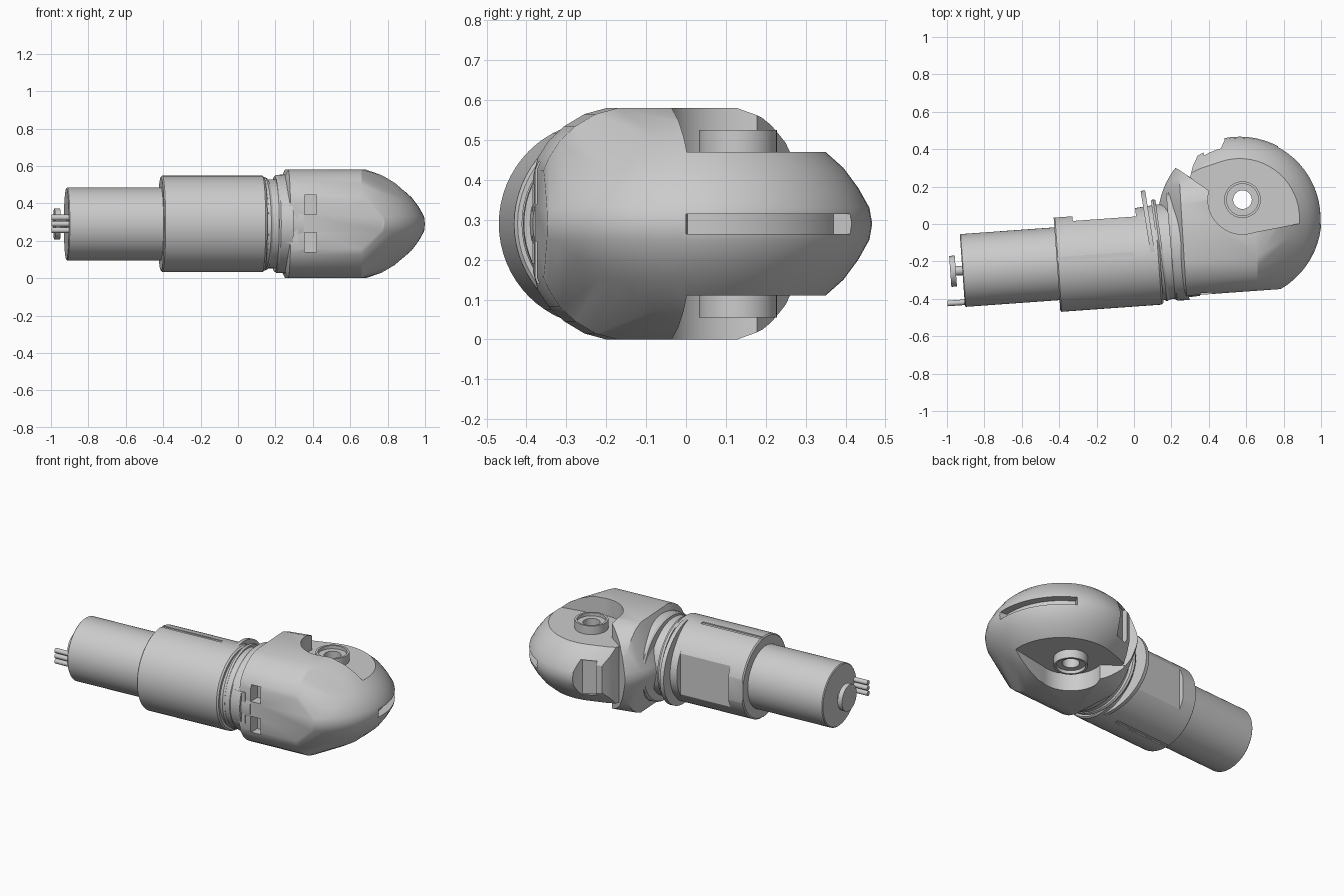
import bpy, bmesh
from math import sin, cos, pi, radians
from mathutils import Matrix, Vector

if "Cube" in bpy.data.objects:
    bpy.data.objects.remove(bpy.data.objects["Cube"])

MID = 0.29                                   # height of the centre line
AXIS = Matrix.Translation((0, -0.183, MID)) @ Matrix.Rotation(radians(4.1), 4, "Z")
PIVOT = Vector((0.58, 0.13))
BALL = Vector((0.565, 0.03))

grey = bpy.data.materials.new("machined grey")
grey.use_nodes = True
grey.diffuse_color = (0.6, 0.6, 0.6, 1)
grey.node_tree.nodes["Principled BSDF"].inputs["Base Color"].default_value = (0.6, 0.6, 0.6, 1)


def finish(name, bm, matrix=Matrix()):
    bmesh.ops.recalc_face_normals(bm, faces=bm.faces[:])
    bm.transform(matrix)
    mesh = bpy.data.meshes.new(name)
    bm.to_mesh(mesh)
    bm.free()
    mesh.materials.append(grey)
    ob = bpy.data.objects.new(name, mesh)
    bpy.context.collection.objects.link(ob)
    return ob


def lathe(name, profile, matrix=AXIS, stretch=1.0, n=64):
    """Solid turned around the local x axis from (x, radius) pairs."""
    bm = bmesh.new()
    rings = [[bm.verts.new((x, r * stretch * cos(2 * pi * i / n), r * sin(2 * pi * i / n)))
              for i in range(n)] for x, r in profile]
    for a, b in zip(rings, rings[1:]):
        for i in range(n):
            j = (i + 1) % n
            bm.faces.new((a[i], a[j], b[j], b[i]))
    bm.faces.new(rings[0])
    bm.faces.new(rings[-1])
    return finish(name, bm, matrix)


def prism(name, outline, z0, z1, matrix=Matrix()):
    bm = bmesh.new()
    face = bm.faces.new([bm.verts.new((x, y, z0)) for x, y in outline])
    up = bmesh.ops.extrude_face_region(bm, geom=[face])["geom"]
    bmesh.ops.translate(bm, vec=(0, 0, z1 - z0),
                        verts=[v for v in up if isinstance(v, bmesh.types.BMVert)])
    return finish(name, bm, matrix)


def box(name, x0, x1, y0, y1, z0, z1, matrix=Matrix()):
    return prism(name, [(x0, y0), (x1, y0), (x1, y1), (x0, y1)], z0, z1, matrix)


def arc(centre, r, start, end, n):
    steps = [radians(start + (end - start) * i / n) for i in range(n + 1)]
    return [(centre.x + r * cos(a), centre.y + r * sin(a)) for a in steps]


def cut(ob, cutters):
    bpy.context.view_layer.objects.active = ob
    for c in cutters:
        c.hide_render = True
        mod = ob.modifiers.new("cut", "BOOLEAN")
        mod.operation, mod.solver, mod.object = "DIFFERENCE", "EXACT", c
        bpy.ops.object.modifier_apply(modifier=mod.name)
        bpy.data.objects.remove(c)


# Motor, its rear hub and the wires
lathe("motor", [(-0.92, 0.19), (-0.915, 0.195), (-0.35, 0.195)])
lathe("motor_hub", [(-0.985, 0.083), (-0.955, 0.083), (-0.955, 0.025), (-0.9, 0.025)], n=32)
for i in (-1, 0, 1):
    wire = AXIS @ Matrix.Translation((0, -0.17, i * 0.034))
    lathe("wire", [(-1.012, 0.015), (-0.9, 0.015)], wire, n=16)

# Sleeve with a flat back and a shallow groove above and below
sleeve = lathe("sleeve", [(-0.413, 0.25), (-0.406, 0.258), (0.13, 0.258), (0.14, 0.25)])
cut(sleeve, [box("flat_cut", -0.312, 0.2, 0.222, 0.4, -0.4, 0.4, AXIS),
             box("rear_flat_cut", -0.5, -0.3, 0.247, 0.4, -0.4, 0.4, AXIS),
             box("top_groove", -0.44, 0.0, 0.012, 0.035, 0.25, 0.3, AXIS),
             box("bottom_groove", -0.44, 0.0, 0.012, 0.035, -0.3, -0.25, AXIS)])


# Neck with tilted flange rings
def tilted(x, y, angle):
    return Matrix.Translation((x, y, MID)) @ Matrix.Rotation(radians(angle), 4, "Z")


lathe("neck", [(-0.08, 0.235), (0.2, 0.24)], tilted(0.12, -0.155, 8), 1.08)
lathe("rear_flange", [(-0.012, 0.258), (0.012, 0.258)], tilted(0.095, -0.122, 9), 1.18)
lathe("middle_flange", [(-0.012, 0.245), (0, 0.25), (0.012, 0.245)], tilted(0.14, -0.14, 8), 1.1)
lathe("front_flange", [(-0.03, 0.255), (-0.02, 0.262), (0.045, 0.265)],
      tilted(0.225, -0.107, 5), 1.15)

# Head: convex shell around a domed disc and a rounded block
dome = [(0, 0.437), (0.04, 0.43), (0.09, 0.402), (0.14, 0.365), (0.18, 0.318),
        (0.22, 0.275), (0.26, 0.21), (0.29, 0.13)]
front = [(-0.386, 0.11), (-0.372, 0.165), (-0.345, 0.208), (-0.305, 0.245),
         (-0.255, 0.275), (-0.2, 0.29)]
back = [(0.1, 0.29), (0.15, 0.27), (0.2, 0.23), (0.25, 0.16), (0.29, 0.06)]
bm = bmesh.new()
for side in (-1, 1):
    for h, r in dome:
        for x, y in arc(BALL, r, 0, 354, 59):
            bm.verts.new((x, y, MID + side * h))
    for y, h in front + back:
        bm.verts.new((0.257 - 0.06 * y, y, MID + side * h))
    for y, h in front:
        bm.verts.new((0.66, y + 0.028, MID + side * h))
bmesh.ops.remove_doubles(bm, verts=bm.verts[:], dist=0.0005)
hull = bmesh.ops.convex_hull(bm, input=bm.verts[:])
loose = {v for v in hull["geom_interior"] + hull["geom_unused"]
         if isinstance(v, bmesh.types.BMVert)}
bmesh.ops.delete(bm, geom=list(loose), context="VERTS")
# Flat front face
sliced = bmesh.ops.bisect_plane(bm, geom=bm.verts[:] + bm.edges[:] + bm.faces[:],
                                plane_co=(0.28, -0.384, 0), plane_no=(0.0717, -1, 0),
                                clear_outer=True)
rim = [e for e in sliced["geom_cut"] if isinstance(e, bmesh.types.BMEdge)]
bmesh.ops.holes_fill(bm, edges=rim)
bmesh.ops.dissolve_limit(bm, angle_limit=radians(0.5), verts=bm.verts[:], edges=bm.edges[:])
head = finish("head", bm)

# Recesses beside the disc, rear valley and notch, nose slot, front windows and pivot hole
recess = ([(0.2, 0.31), (0.24, 0.29)] + arc(PIVOT, 0.185, 165, 290, 16)
          + [(0.87, 0.0), (1.1, 0.03), (1.1, 0.6), (0.2, 0.6)])
valley = [(0.1, 0.37), (0.24, 0.29), (0.3, 0.25), (0.315, 0.31), (0.34, 0.365),
          (0.375, 0.385), (0.41, 0.48), (0.41, 0.6), (0.1, 0.6)]
notch = [(0.37, 0.42), (0.375, 0.345), (0.46, 0.395), (0.485, 0.45), (0.485, 0.6), (0.37, 0.6)]
slot = arc(BALL, 0.385, -4, 62, 16) + arc(BALL, 0.6, 62, -4, 8)
hole = arc(PIVOT, 0.05, 0, 348.75, 31)
sink = arc(PIVOT, 0.085, 0, 348.75, 31)

cut(head, [prism("upper_recess", recess, MID + 0.18, 0.7),
           prism("lower_recess", recess, -0.1, MID - 0.18),
           prism("rear_valley", valley, -0.1, 0.7),
           prism("rear_notch", notch, MID - 0.11, MID + 0.11),
           prism("nose_slot", slot, 0.265, 0.315),
           box("upper_window", 0.355, 0.42, -0.5, -0.31, 0.34, 0.445),
           box("lower_window", 0.355, 0.42, -0.5, -0.31, 0.14, 0.245),
           prism("pivot_hole", hole, -0.1, 0.7)])
box("head_tab", 0.23, 0.32, -0.386, -0.3, 0.19, 0.39)

# Pivot bushing through the disc
bushing = prism("pivot_bushing", arc(PIVOT, 0.098, 0, 352.5, 47), 0.055, 0.525)
cut(bushing, [prism("bushing_hole", hole, -0.1, 0.7),
              prism("upper_sink", sink, 0.505, 0.7),
              prism("lower_sink", sink, -0.1, 0.075)])

# Smooth shading with sharp edges kept
bpy.ops.object.select_all(action="DESELECT")
for ob in bpy.context.collection.objects:
    if ob.type == "MESH" and ob.data.materials and ob.data.materials[0] == grey:
        ob.select_set(True)
        bpy.context.view_layer.objects.active = ob
bpy.ops.object.shade_smooth_by_angle(angle=radians(28))
